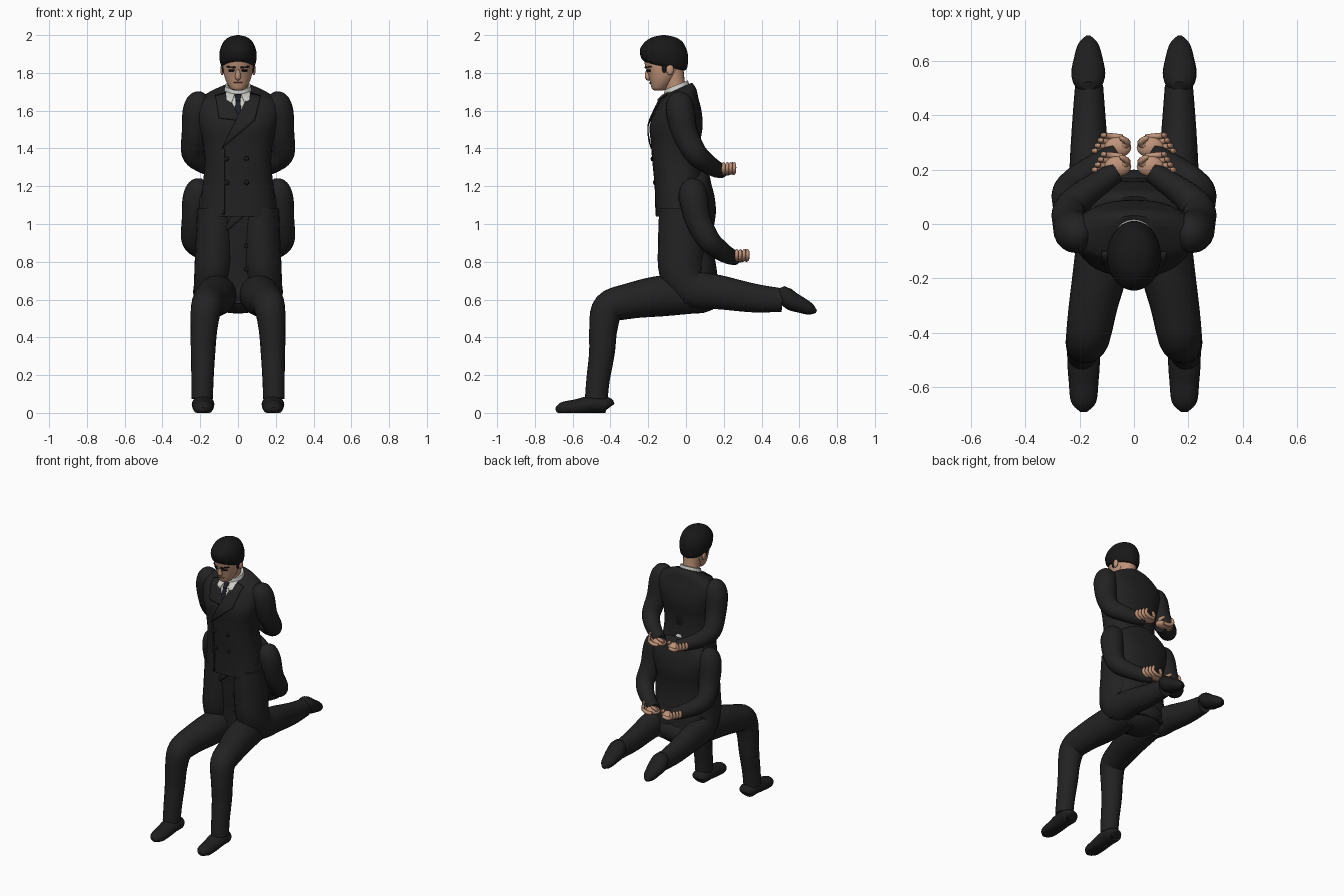
import bpy, bmesh, math
from mathutils import Vector
from mathutils.bvhtree import BVHTree

cube = bpy.data.objects.get("Cube")
if cube:
    bpy.data.objects.remove(cube)
made = []


def material(name, r, g, b):
    m = bpy.data.materials.new(name)
    m.use_nodes = True
    m.diffuse_color = (r, g, b, 1)
    bsdf = m.node_tree.nodes["Principled BSDF"]
    bsdf.inputs["Base Color"].default_value = (r, g, b, 1)
    bsdf.inputs["Roughness"].default_value = 0.8
    return m


SUIT = material("charcoal suit", .016, .016, .016)
HAIR = material("black hair", .009, .009, .009)
SHOE = material("black shoe", .013, .013, .013)
SKIN = material("skin", .52, .29, .19)
LIP = material("lips", .33, .15, .11)
SHIRT = material("white shirt", .6, .6, .57)
TIE = material("navy tie", .012, .013, .02)


def smooth(rows, n):
    """Catmull-Rom interpolation of equal-length tuples."""
    rows = [Vector(r) for r in rows]
    out = []
    for i in range(len(rows) - 1):
        p0, p1, p2 = rows[max(i - 1, 0)], rows[i], rows[i + 1]
        p3 = rows[min(i + 2, len(rows) - 1)]
        for k in range(n):
            t = k / n
            out.append(p1 + (p2 - p0) * (t / 2)
                       + (p0 * 2 - p1 * 5 + p2 * 4 - p3) * (t * t / 2)
                       + (p1 * 3 - p0 - p2 * 3 + p3) * (t ** 3 / 2))
    return out + [rows[-1]]


def finish(name, bm, mat):
    bmesh.ops.recalc_face_normals(bm, faces=bm.faces)
    me = bpy.data.meshes.new(name)
    bm.to_mesh(me)
    bm.free()
    me.materials.append(mat)
    ob = bpy.data.objects.new(name, me)
    bpy.context.collection.objects.link(ob)
    made.append(ob)
    return ob


def skin_rings(rings):
    """Join rings of points into a closed bmesh."""
    bm = bmesh.new()
    vs = [[bm.verts.new(p) for p in ring] for ring in rings]
    n = len(vs[0])
    for a, b in zip(vs, vs[1:]):
        for i in range(n):
            j = (i + 1) % n
            bm.faces.new((a[i], a[j], b[j], b[i]))
    bm.faces.new(vs[0])
    bm.faces.new(vs[-1])
    return bm


def loft(rows, off, power=2.0, seg=40, n=5):
    """Stack of level rings: z, centre y, half width, half depth, tilt."""
    rings = []
    for z, cy, rx, ry, tilt in smooth(rows, n):
        ring = []
        for i in range(seg):
            a = math.tau * i / seg
            c, s = math.cos(a), math.sin(a)
            dy = math.copysign(abs(s) ** (2 / power), s) * ry
            dx = math.copysign(abs(c) ** (2 / power), c) * rx
            ring.append(Vector((dx, cy + dy, z - tilt * dy)) + off)
        rings.append(ring)
    return skin_rings(rings)


def tube(name, pts, mat, off=Vector(), side=1, ref=(1, 0, 0), flat=1.0, seg=20, n=5, floor=None):
    """Limb along x, y, z, radius points; flat scales the ref axis."""
    path = smooth(pts, n)
    ref = Vector(ref)
    rings = []
    for i, p in enumerate(path):
        t = (path[min(i + 1, len(path) - 1)] - path[max(i - 1, 0)]).to_3d().normalized()
        u = (ref - t * ref.dot(t)).normalized()
        v = t.cross(u)
        ring = []
        for k in range(seg):
            a = math.tau * k / seg
            q = p.to_3d() + (u * math.cos(a) * flat + v * math.sin(a)) * p[3]
            q.x *= side
            q += off
            if floor is not None:
                q.z = max(q.z, floor)
            ring.append(q)
        rings.append(ring)
    return finish(name, skin_rings(rings), mat)


def ball(name, centre, size, mat, off=Vector()):
    bm = bmesh.new()
    bmesh.ops.create_uvsphere(bm, u_segments=16, v_segments=10, radius=1)
    for v in bm.verts:
        v.co = Vector([a * b for a, b in zip(v.co, size)]) + Vector(centre) + off
    return finish(name, bm, mat)


def patch(name, corners, tree, mat, off, lift=.003, side=1, n=10):
    """Thin plate laid on the front of a surface; corners are x, z pairs."""
    a, b, c, d = [Vector((x * side, z)) for x, z in corners]
    bm = bmesh.new()
    grid = []
    for i in range(n + 1):
        row = []
        for j in range(n + 1):
            p = a.lerp(b, j / n).lerp(d.lerp(c, j / n), i / n)
            ray = Vector((p.x, -2, p.y + off.z))
            hit = tree.ray_cast(ray, Vector((0, 1, 0)))[0]
            y = hit.y if hit else off.y - .1
            row.append(bm.verts.new((p.x, y - lift, ray.z)))
        grid.append(row)
    for r, s in zip(grid, grid[1:]):
        for j in range(n):
            bm.faces.new((r[j], r[j + 1], s[j + 1], s[j]))
    ob = finish(name, bm, mat)
    mod = ob.modifiers.new("thickness", "SOLIDIFY")
    mod.thickness = .005
    mod.offset = 0


def bust(tag, off):
    # jacket body
    body = loft([(1.04, -.025, .205, .135, 0), (1.2, -.035, .188, .13, 0), (1.32, -.05, .176, .127, 0),
                 (1.42, -.055, .183, .13, 0), (1.52, -.052, .205, .14, 0), (1.6, -.04, .222, .122, 0),
                 (1.655, -.037, .212, .103, -.1), (1.69, -.042, .155, .095, -.3),
                 (1.715, -.042, .085, .073, -.45)], off, 2.4, 56)
    tree = BVHTree.FromBMesh(body)
    finish(tag + "_jacket", body, SUIT)
    # shirt, tie and lapels
    patch(tag + "_shirt_front", [(-.07, 1.69), (.07, 1.69), (.005, 1.56), (-.005, 1.56)], tree, SHIRT, off, .003)
    patch(tag + "_tie", [(-.012, 1.655), (.012, 1.655), (.02, 1.56), (-.02, 1.56)], tree, TIE, off, .006)
    patch(tag + "_tie_knot", [(-.018, 1.685), (.018, 1.685), (.01, 1.65), (-.01, 1.65)], tree, TIE, off, .01)
    patch(tag + "_right_lapel", [(-.062, 1.695), (-.12, 1.68), (-.1, 1.56), (.02, 1.545)], tree, SUIT, off, .007)
    patch(tag + "_left_lapel", [(.062, 1.695), (.12, 1.68), (.09, 1.55), (-.085, 1.4)], tree, SUIT, off, .01)
    patch(tag + "_front_edge", [(-.085, 1.4), (-.07, 1.4), (-.07, 1.05), (-.085, 1.05)], tree, SUIT, off, .004)
    for z in (1.345, 1.22):
        for x in (-.06, .045):
            y = tree.ray_cast(Vector((x, -2, z + off.z)), Vector((0, 1, 0)))[0].y - off.y
            ball(tag + "_button", (x, y - .003, z), (.013, .007, .013), HAIR, off)
    for s in (1, -1):
        patch(tag + "_collar_point", [(.012, 1.7), (.066, 1.71), (.06, 1.655), (.035, 1.64)], tree, SHIRT, off, .01, s)
    finish(tag + "_shirt_collar", loft([(1.68, -.05, .078, .07, -.4), (1.71, -.05, .073, .067, -.4),
                                        (1.735, -.052, .067, .062, -.4)], off), SHIRT)
    # neck and head
    tube(tag + "_neck", [(0, -.045, 1.66, .057), (0, -.06, 1.74, .055), (0, -.075, 1.84, .06)], SKIN, off)
    head = loft([(1.707, -.145, .018, .02, 0), (1.715, -.142, .038, .038, 0), (1.75, -.13, .06, .06, 0),
                 (1.79, -.12, .074, .08, 0), (1.84, -.115, .08, .102, 0), (1.9, -.115, .08, .105, 0),
                 (1.96, -.115, .05, .06, 0)], off)
    face = BVHTree.FromBMesh(head)
    finish(tag + "_head", head, SKIN)
    tube(tag + "_nose", [(0, -.195, 1.83, .008), (0, -.204, 1.8, .012), (0, -.2, 1.775, .016),
                         (0, -.19, 1.765, .006)], SKIN, off, seg=12)
    patch(tag + "_mouth", [(-.024, 1.75), (.024, 1.75), (.018, 1.742), (-.018, 1.742)], face, LIP, off)
    for s in (1, -1):
        patch(tag + "_eyebrow", [(.014, 1.832), (.06, 1.836), (.06, 1.829), (.014, 1.823)], face, HAIR, off, .004, s)
        patch(tag + "_eye", [(.018, 1.816), (.05, 1.817), (.047, 1.806), (.021, 1.806)], face, HAIR, off, .002, s)
        ball(tag + "_ear", (.083 * s, -.085, 1.818), (.011, .02, .03), SKIN, off)
        ball(tag + "_sideburn", (.077 * s, -.115, 1.835), (.01, .014, .035), HAIR, off)
    # hair cap
    finish(tag + "_hair", loft([(1.833, -.11, .083, .104, .2), (1.855, -.115, .095, .122, .2),
                                (1.91, -.117, .098, .127, .1), (1.96, -.118, .08, .103, 0),
                                (1.988, -.118, .05, .062, 0), (2.0, -.118, .006, .008, 0)], off), HAIR)
    # arms folded behind the back
    for s, name in ((1, "left"), (-1, "right")):
        part = tag + "_" + name
        tube(part + "_sleeve", [(.18, -.035, 1.692, .015), (.195, -.035, 1.665, .06), (.216, -.03, 1.6, .076),
                                (.23, -.005, 1.48, .068), (.238, .05, 1.375, .061), (.19, .105, 1.325, .053),
                                (.12, .155, 1.293, .045), (.065, .19, 1.28, .038)],
             SUIT, off, s, (0, 1, 0))
        ball(part + "_palm", (.06 * s, .212, 1.28), (.05, .038, .024), SKIN, off)
        for i in range(4):
            y = .195 + .019 * i
            x = -.011 * i
            tube(part + "_finger", [(x + .075, y - .005, 1.275, .012), (x + .115, y, 1.272, .012),
                                    (x + .145, y + .003, 1.29, .011), (x + .14, y + .004, 1.318, .009),
                                    (x + .135, y + .004, 1.324, .003)], SKIN, off, s, (0, 1, 0), seg=10, n=3)
        tube(part + "_thumb", [(.04, .215, 1.285, .016), (.025, .23, 1.3, .013), (.045, .245, 1.318, .01),
                               (.055, .248, 1.322, .003)], SKIN, off, s, (0, 1, 0), seg=10, n=3)


bust("upper", Vector((0, 0, 0)))
bust("lower", Vector((0, .07, -.46)))

# trouser seat of the lower body
ball("trouser_seat", (0, .05, .63), (.17, .15, .105), SUIT)

for s, name in ((1, "left"), (-1, "right")):
    # seated legs, bent forward and down
    tube(name + "_seated_trouser", [(.1, .08, .63, .1), (.115, -.12, .62, .108), (.15, -.3, .592, .094),
                                    (.168, -.41, .555, .086), (.18, -.437, .45, .075), (.185, -.445, .32, .068),
                                    (.188, -.465, .18, .062), (.19, -.475, .075, .06)], SUIT, side=s, flat=.95)
    tube(name + "_seated_shoe", [(.185, -.403, .03, .024), (.185, -.42, .042, .043), (.185, -.5, .045, .046),
                                 (.185, -.58, .03, .042), (.185, -.655, .022, .035), (.185, -.69, .018, .01)],
         SHOE, side=s, flat=1.3, floor=0)
    # kneeling legs, thighs upright and shins trailing back
    tube(name + "_kneeling_trouser", [(.115, -.02, 1.08, .122), (.12, -.022, .9, .126), (.132, -.022, .75, .12),
                                      (.15, .035, .66, .103), (.163, .18, .638, .09), (.165, .36, .608, .076),
                                      (.165, .51, .597, .062)], SUIT, side=s, flat=.83)
    tube(name + "_kneeling_shoe", [(.168, .507, .665, .018), (.168, .52, .635, .042), (.168, .555, .595, .05),
                                   (.168, .61, .57, .042), (.168, .66, .548, .03), (.168, .69, .536, .008)],
         SHOE, side=s, flat=1.25)

# smooth shading with crisp edges
bpy.ops.object.select_all(action="DESELECT")
for ob in made:
    ob.select_set(True)
bpy.context.view_layer.objects.active = made[0]
bpy.ops.object.shade_smooth_by_angle(angle=math.radians(45))
